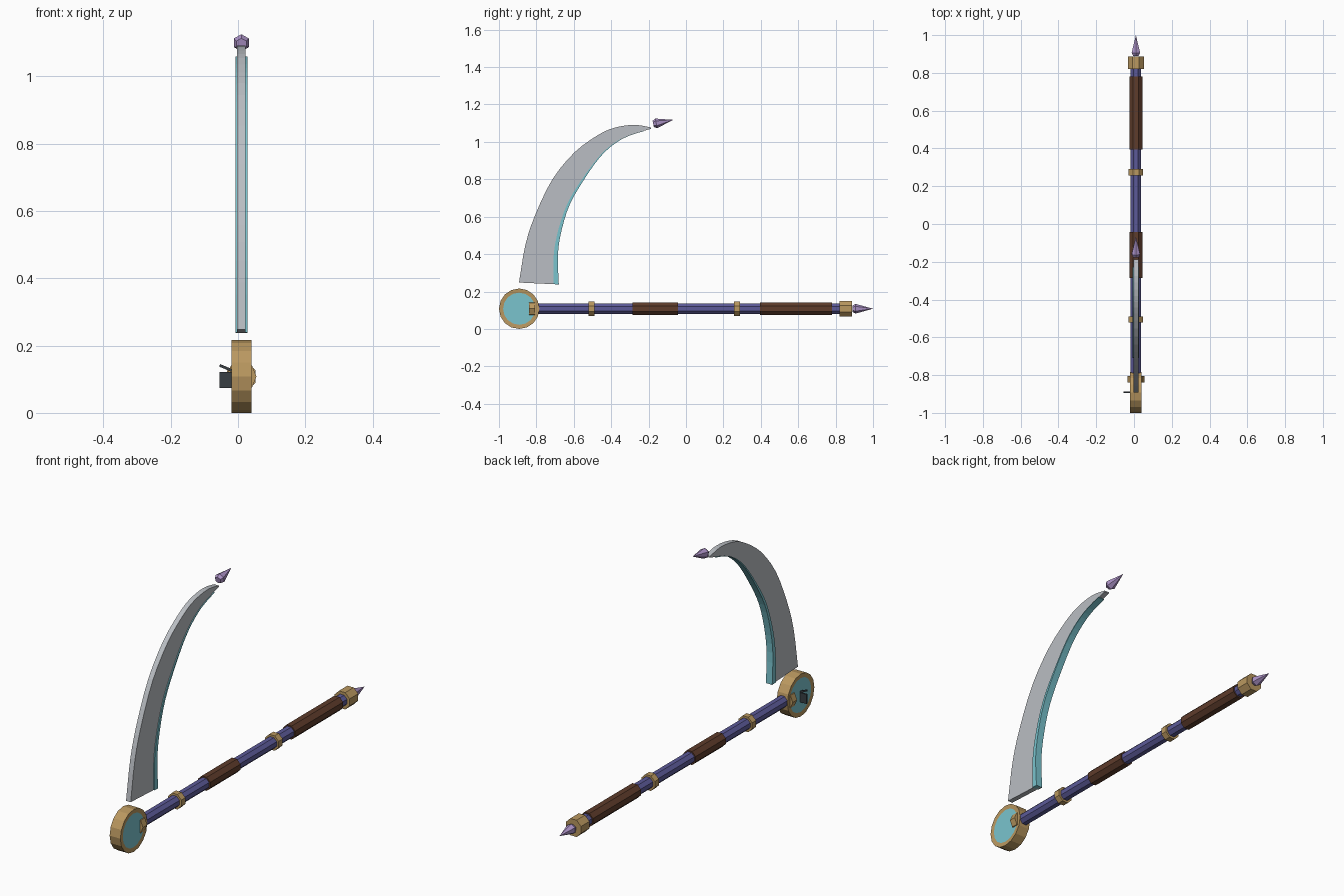
import bpy, bmesh, math
from mathutils import Vector, Matrix

cube = bpy.data.objects.get("Cube")
if cube:
    bpy.data.objects.remove(cube, do_unlink=True)

CX, CZ = 0.01, 0.108          # shaft axis
HUB_Y, HUB_R = -0.892, 0.108  # hub centre and radius


def material(name, *rgb):
    lin = [(c / 255 / 12.92 if c < 11 else ((c / 255 + 0.055) / 1.055) ** 2.4) for c in rgb]
    m = bpy.data.materials.new(name)
    m.use_nodes = True
    m.diffuse_color = (*lin, 1)
    m.node_tree.nodes["Principled BSDF"].inputs["Base Color"].default_value = (*lin, 1)
    return m


gold = material("gold", 186, 152, 96)
cyan = material("cyan", 122, 196, 206)
steel = material("steel", 186, 190, 195)
indigo = material("indigo", 92, 90, 152)
leather = material("brown leather", 94, 60, 43)
violet = material("violet crystal", 172, 146, 198)
iron = material("dark iron", 56, 62, 68)


def finish(name, bm, *mats):
    bmesh.ops.recalc_face_normals(bm, faces=bm.faces)
    mesh = bpy.data.meshes.new(name)
    bm.to_mesh(mesh)
    bm.free()
    for m in mats:
        mesh.materials.append(m)
    obj = bpy.data.objects.new(name, mesh)
    bpy.context.collection.objects.link(obj)
    return obj


def lathe(name, start, axis, profile, sides, mat, turn=0.0):
    """Faceted solid along an axis; profile holds (distance, radius) pairs."""
    bm = bmesh.new()
    frame = Matrix.Translation(start) @ Vector(axis).to_track_quat('Z', 'X').to_matrix().to_4x4()
    rings = []
    for d, r in profile:
        count = sides if r > 0 else 1
        rings.append([bm.verts.new(frame @ Vector((
            r * math.cos(turn + math.tau * i / sides),
            r * math.sin(turn + math.tau * i / sides), d))) for i in range(count)])
    for a, b in zip(rings, rings[1:]):
        for i in range(sides):
            j = (i + 1) % sides
            bm.faces.new([a[i], a[j], b[0]] if len(b) == 1 else [a[i], a[j], b[j], b[i]])
    for ring in (rings[0], rings[-1]):
        if len(ring) > 1:
            bm.faces.new(ring)
    return finish(name, bm, mat)


def rod(name, y0, y1, radius, mat, turn=math.pi / 8):
    return lathe(name, (CX, y0, CZ), (0, 1, 0), [(0, radius), (y1 - y0, radius)], 8, mat, turn)


def slab(name, edge_a, edge_b, half, mat):
    """Solid strip between two curves in the YZ plane."""
    bm = bmesh.new()
    rows = [[bm.verts.new((CX + s * half, *p)) for s, p in ((-1, a), (1, a), (1, b), (-1, b))]
            for a, b in zip(edge_a, edge_b)]
    for r, q in zip(rows, rows[1:]):
        for i in range(4):
            j = (i + 1) % 4
            bm.faces.new((r[i], r[j], q[j], q[i]))
    bm.faces.new(rows[0])
    bm.faces.new(rows[-1])
    return finish(name, bm, mat)


def smooth(points, steps=3):
    """Catmull-Rom curve through the points."""
    p = [Vector(v) for v in points]
    p = [2 * p[0] - p[1]] + p + [2 * p[-1] - p[-2]]
    out = []
    for a, b, c, d in zip(p, p[1:], p[2:], p[3:]):
        for k in range(steps):
            t = k / steps
            out.append(0.5 * (2 * b + (c - a) * t + (2 * a - 5 * b + 4 * c - d) * t ** 2
                              + (3 * b - a - 3 * c + d) * t ** 3))
    return out + [p[-2]]


# Shaft, grips, rings and pommel
rod("shaft", -0.82, 0.84, 0.03, indigo)
rod("front_grip", -0.285, -0.043, 0.037, leather)
rod("rear_grip", 0.395, 0.78, 0.037, leather)
rod("front_ring", -0.522, -0.49, 0.041, gold)
rod("rear_ring", 0.257, 0.29, 0.041, gold)
rod("hub_collar", -0.84, -0.806, 0.045, gold, 0)
rod("pommel", 0.82, 0.888, 0.046, gold)

# Crystals at the pommel and beyond the blade tip
gem = [(0, 0.017), (0.016, 0.026), (0.11, 0)]
lathe("pommel_crystal", (CX, 0.89, CZ), (0, 1, 0), gem, 6, violet)
lathe("tip_crystal", (CX, -0.175, 1.096), (0, 0.98, 0.2), gem, 6, violet)

# Round hub with inset glass faces
hub = lathe("hub", (CX - 0.03, HUB_Y, CZ), (1, 0, 0), [(0, HUB_R), (0.06, HUB_R)], 16, gold)
hub.data.materials.append(cyan)
bm = bmesh.new()
bm.from_mesh(hub.data)
caps = [f for f in bm.faces if abs(f.normal.x) > 0.9]
bmesh.ops.inset_individual(bm, faces=caps, thickness=0.022, depth=0)
for f in caps:
    f.material_index = 1
    bmesh.ops.translate(bm, verts=f.verts, vec=f.normal * -0.002)
bm.to_mesh(hub.data)
bm.free()

# Small iron latch on the right side of the hub
slab_bm = bmesh.new()
for centre, size, tilt in (((-0.035, HUB_Y, 0.098), (0.04, 0.008, 0.048), 0),
                           ((-0.035, HUB_Y, 0.133), (0.042, 0.008, 0.008), 0.4)):
    bmesh.ops.create_cube(slab_bm, size=1, matrix=Matrix.Translation(centre)
                          @ Matrix.Rotation(tilt, 4, 'Y') @ Matrix.Diagonal((*size, 1)))
finish("latch", slab_bm, iron)

# Curved blade and its cyan cutting edge
outer = smooth([(-0.893, 0.248), (-0.858, 0.452), (-0.805, 0.612), (-0.714, 0.8), (-0.596, 0.944),
                (-0.473, 1.035), (-0.382, 1.076), (-0.275, 1.091), (-0.187, 1.077)])
inner = smooth([(-0.682, 0.238), (-0.687, 0.398), (-0.666, 0.532), (-0.623, 0.666), (-0.553, 0.789),
                (-0.463, 0.917), (-0.382, 0.992), (-0.302, 1.035), (-0.187, 1.07)])
slab("blade", outer, inner, 0.013, steel)
last = len(inner) - 1
back = [b.lerp(a, 0.12 * (1 - i / last) + 0.01) for i, (a, b) in enumerate(zip(outer, inner))]
front = [b + (b - a).normalized() * 0.002 for a, b in zip(outer, inner)]
slab("cutting_edge", back[:-1], front[:-1], 0.0175, cyan)
